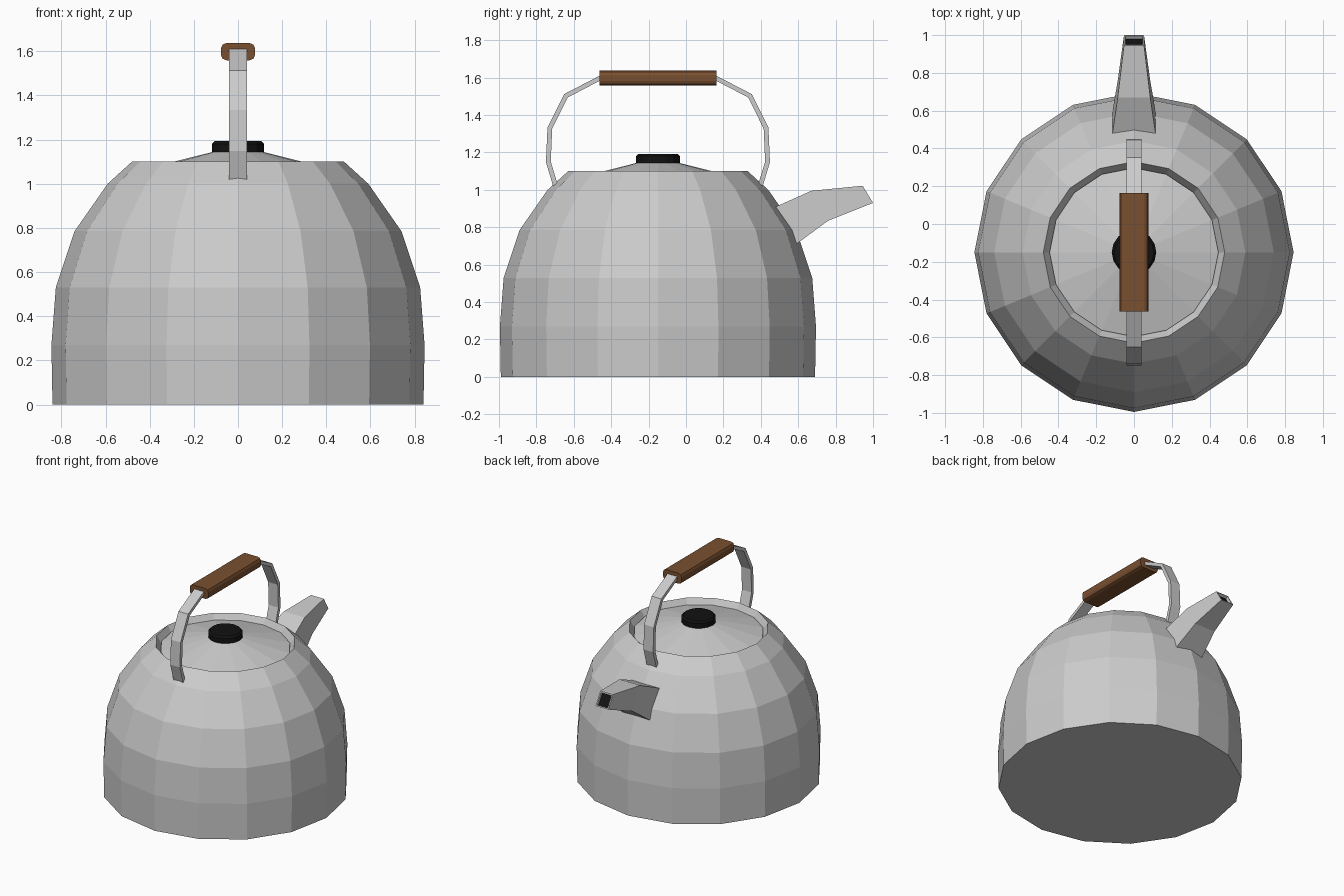
import bpy, bmesh, math
from mathutils import Vector

if "Cube" in bpy.data.objects:
    bpy.data.objects.remove(bpy.data.objects["Cube"])

CY = -0.15  # y of the kettle axis


def material(name, rgb):
    m = bpy.data.materials.new(name)
    m.diffuse_color = (*rgb, 1)
    m.use_nodes = True
    m.node_tree.nodes["Principled BSDF"].inputs["Base Color"].default_value = m.diffuse_color
    return m


wood = material("wood", (0.195, 0.08, 0.03))
black = material("black", (0.006, 0.006, 0.006))


def finish(bm, name, mats=()):
    bmesh.ops.recalc_face_normals(bm, faces=bm.faces)
    me = bpy.data.meshes.new(name)
    bm.to_mesh(me)
    bm.free()
    ob = bpy.data.objects.new(name, me)
    bpy.context.collection.objects.link(ob)
    for m in mats:
        me.materials.append(m)
    return ob


def loft(rings, caps=True):
    """Skin a list of vertex rings, closing both ends."""
    bm = bmesh.new()
    vr = [[bm.verts.new(p) for p in r] for r in rings]
    n = len(rings[0])
    for a, b in zip(vr, vr[1:]):
        for i in range(n):
            j = (i + 1) % n
            bm.faces.new((a[i], a[j], b[j], b[i]))
    bm.faces.new(vr[0])
    tip = bm.faces.new(vr[-1])
    return bm, tip


def lathe(name, profile, sides=16, mats=()):
    rings = [[(r * math.cos(2 * math.pi * i / sides),
               CY + r * math.sin(2 * math.pi * i / sides), z) for i in range(sides)]
             for r, z in profile]
    return finish(loft(rings)[0], name, mats)


# Body with rim and inner wall of the lid recess
lathe("body", [(0.84, 0), (0.845, 0.27), (0.825, 0.53), (0.74, 0.785),
               (0.59, 1.0), (0.48, 1.1), (0.447, 1.045)])

# Lid and knob
lathe("lid", [(0.447, 1.055), (0.447, 1.06), (0.02, 1.168)])
lathe("lid_knob", [(0.11, 1.13), (0.118, 1.142), (0.118, 1.18), (0.105, 1.193)],
      mats=[black])

# Spout: (top y, top z, bottom y, bottom z, half width)
sections = [(0.44, 0.892, 0.56, 0.688, 0.12),
            (0.67, 0.995, 0.76, 0.835, 0.086),
            (0.945, 1.022, 1.0, 0.93, 0.053)]
rings = [[(-w, ty, tz), (w, ty, tz), (w, by, bz), (-w, by, bz)]
         for ty, tz, by, bz, w in sections]
bm, tip = loft(rings)
bmesh.ops.recalc_face_normals(bm, faces=bm.faces)
# Dark opening at the spout tip
bmesh.ops.inset_individual(bm, faces=[tip], thickness=0.013)
hole = bmesh.ops.extrude_discrete_faces(bm, faces=[tip])["faces"][0]
push = Vector((0, -0.855, -0.52)) * 0.02
bmesh.ops.translate(bm, verts=hole.verts, vec=push)
hole.material_index = 1
steel = material("steel", (0.8, 0.8, 0.8))
finish(bm, "spout", [steel, black])

# Handle strap: half path mirrored about the axis, (distance from axis, z)
half = [(0.535, 0.97), (0.547, 1.02), (0.586, 1.15), (0.578, 1.33),
        (0.492, 1.503), (0.305, 1.6)]
path = [Vector((-d, z)) for d, z in half] + [Vector((d, z)) for d, z in reversed(half)]
rings = []
for i, p in enumerate(path):
    t = (path[min(i + 1, len(path) - 1)] - path[max(i - 1, 0)]).normalized()
    nrm = Vector((-t.y, t.x)) * 0.013
    a, b = p + nrm, p - nrm
    rings.append([(-0.04, CY + a.x, a.y), (0.04, CY + a.x, a.y),
                  (0.04, CY + b.x, b.y), (-0.04, CY + b.x, b.y)])
finish(loft(rings)[0], "handle_strap")

# Wooden grip with rounded long edges
hw, hh, c = 0.077, 0.039, 0.024
outline = []
for sx, sz, start in ((1, 1, 0), (-1, 1, 90), (-1, -1, 180), (1, -1, 270)):
    for k in range(3):
        a = math.radians(start + 45 * k)
        outline.append((sx * (hw - c) + c * math.cos(a), 1.598 + sz * (hh - c) + c * math.sin(a)))
rings = [[(x, CY + y, z) for x, z in outline] for y in (-0.313, 0.313)]
finish(loft(rings)[0], "handle_grip", [wood])
